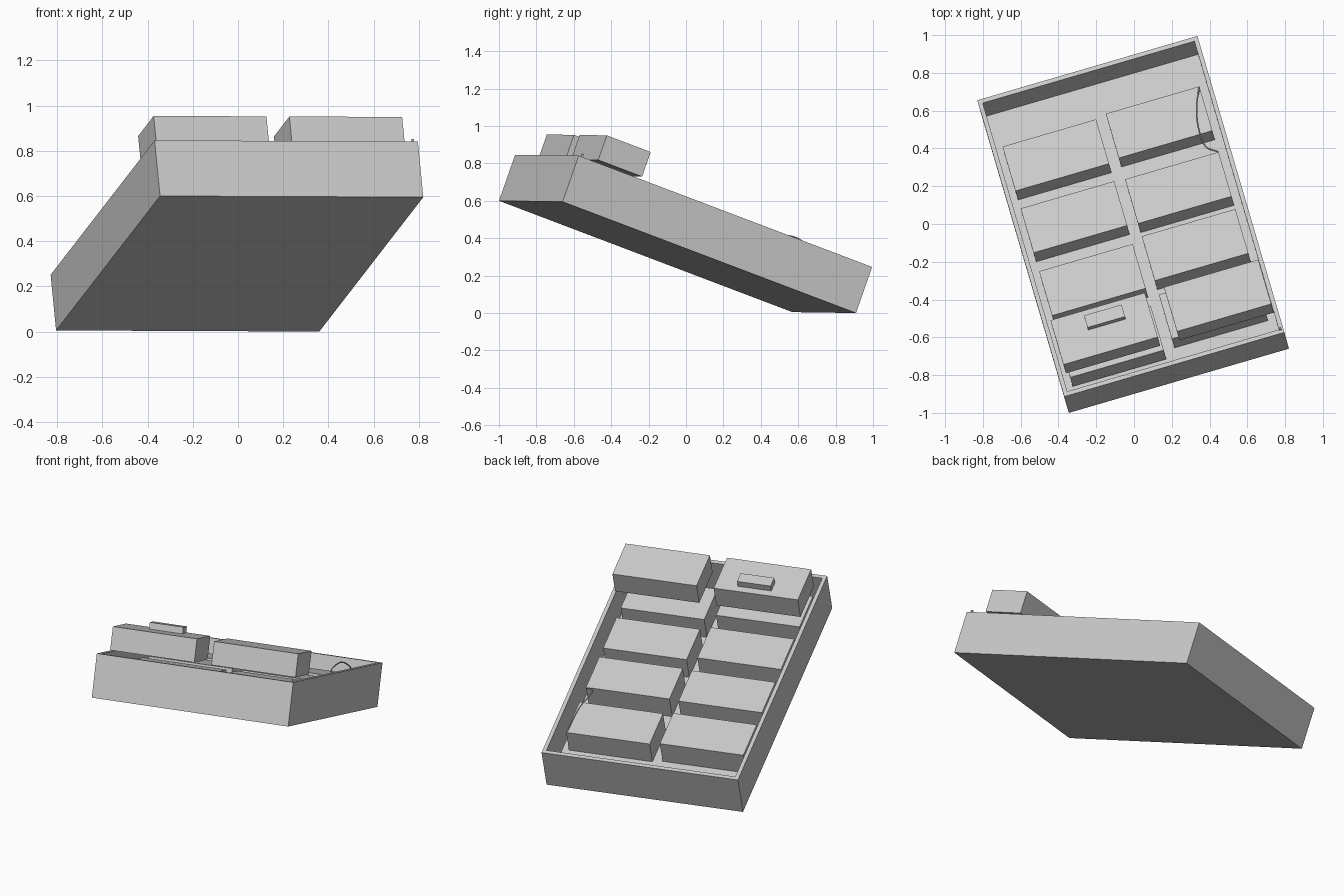
import bpy, bmesh
from mathutils import Vector, Matrix

cube = bpy.data.objects.get("Cube")
if cube:
    bpy.data.objects.remove(cube, do_unlink=True)

# One light grey for everything
grey = bpy.data.materials.new("light_grey")
grey.use_nodes = True
grey.diffuse_color = (0.6, 0.6, 0.6, 1)
grey.node_tree.nodes["Principled BSDF"].inputs["Base Color"].default_value = (0.6, 0.6, 0.6, 1)

# Tilted frame: origin at the tray's lower front right corner,
# axes along its width, length and depth
across = Vector((1.165, 0.34, -0.005)).normalized()
along = Vector((-0.455, 1.57, -0.595))
along = (along - along.dot(across) * across).normalized()
up = across.cross(along)
FRAME = Matrix.Translation((-0.345, -1.0, 0.6)) @ Matrix((across, along, up)).transposed().to_4x4()

WIDTH, LENGTH, DEPTH = 1.214, 1.74, 0.262
WALL, FLOOR = 0.033, 0.05


def box_mesh(lo, hi):
    bm = bmesh.new()
    lo, hi = Vector(lo), Vector(hi)
    bmesh.ops.create_cube(bm, size=1)
    size = hi - lo
    bmesh.ops.scale(bm, vec=size, verts=bm.verts)
    bmesh.ops.translate(bm, vec=(lo + hi) / 2, verts=bm.verts)
    return bm


def place(name, data):
    obj = bpy.data.objects.new(name, data)
    data.materials.append(grey)
    obj.matrix_world = FRAME
    bpy.context.scene.collection.objects.link(obj)
    return obj


def finish(name, bm):
    mesh = bpy.data.meshes.new(name)
    bm.to_mesh(mesh)
    bm.free()
    return place(name, mesh)


# Open tray: inset the top face and sink it to the floor
bm = box_mesh((0, 0, 0), (WIDTH, LENGTH, DEPTH))
bm.normal_update()
top = max(bm.faces, key=lambda f: f.calc_center_median().z)
bmesh.ops.inset_region(bm, faces=[top], thickness=WALL)
sunk = bmesh.ops.extrude_discrete_faces(bm, faces=[top])["faces"][0]
bmesh.ops.translate(bm, vec=(0, 0, FLOOR - DEPTH), verts=sunk.verts)
finish("tray", bm)

# Two columns of blocks lying on the floor
BLOCK = Vector((0.516, 0.26, 0.145))
columns = {
    "right": (0.059, (1.213, 0.85, 0.481, 0.118)),
    "left": (0.633, (1.228, 0.843, 0.508, 0.166)),
}
for side, (x, fronts) in columns.items():
    for row, y in enumerate(fronts, 1):
        lo = Vector((x, y, FLOOR + 0.002))
        finish(f"{side}_block_{row}", box_mesh(lo, lo + BLOCK))

# Upper blocks above the front row
for side, x in (("right", 0.043), ("left", 0.669)):
    lo = Vector((x, 0.117, 0.28))
    finish(f"{side}_upper_block", box_mesh(lo, lo + Vector((0.52, 0.26, 0.14))))

# Small slab on one upper block, and a pin on the rim corner
finish("small_slab", box_mesh((0.22, 0.265, 0.42), (0.427, 0.335, 0.46)))
finish("rim_pin", box_mesh((1.193, 0.018, DEPTH - 0.01), (1.203, 0.028, 0.28)))

# Thin wire looping between the two rear blocks
path = [(1.147, 1.485, 0.195), (1.10, 1.337, 0.274), (1.082, 1.235, 0.26),
        (1.092, 1.143, 0.225), (1.147, 1.105, 0.195)]
wire = bpy.data.curves.new("wire", "CURVE")
wire.dimensions = "3D"
wire.bevel_depth = 0.004
wire.bevel_resolution = 1
spline = wire.splines.new("BEZIER")
spline.bezier_points.add(len(path) - 1)
for point, co in zip(spline.bezier_points, path):
    point.co = co
    point.handle_left_type = point.handle_right_type = "AUTO"
place("wire", wire)
